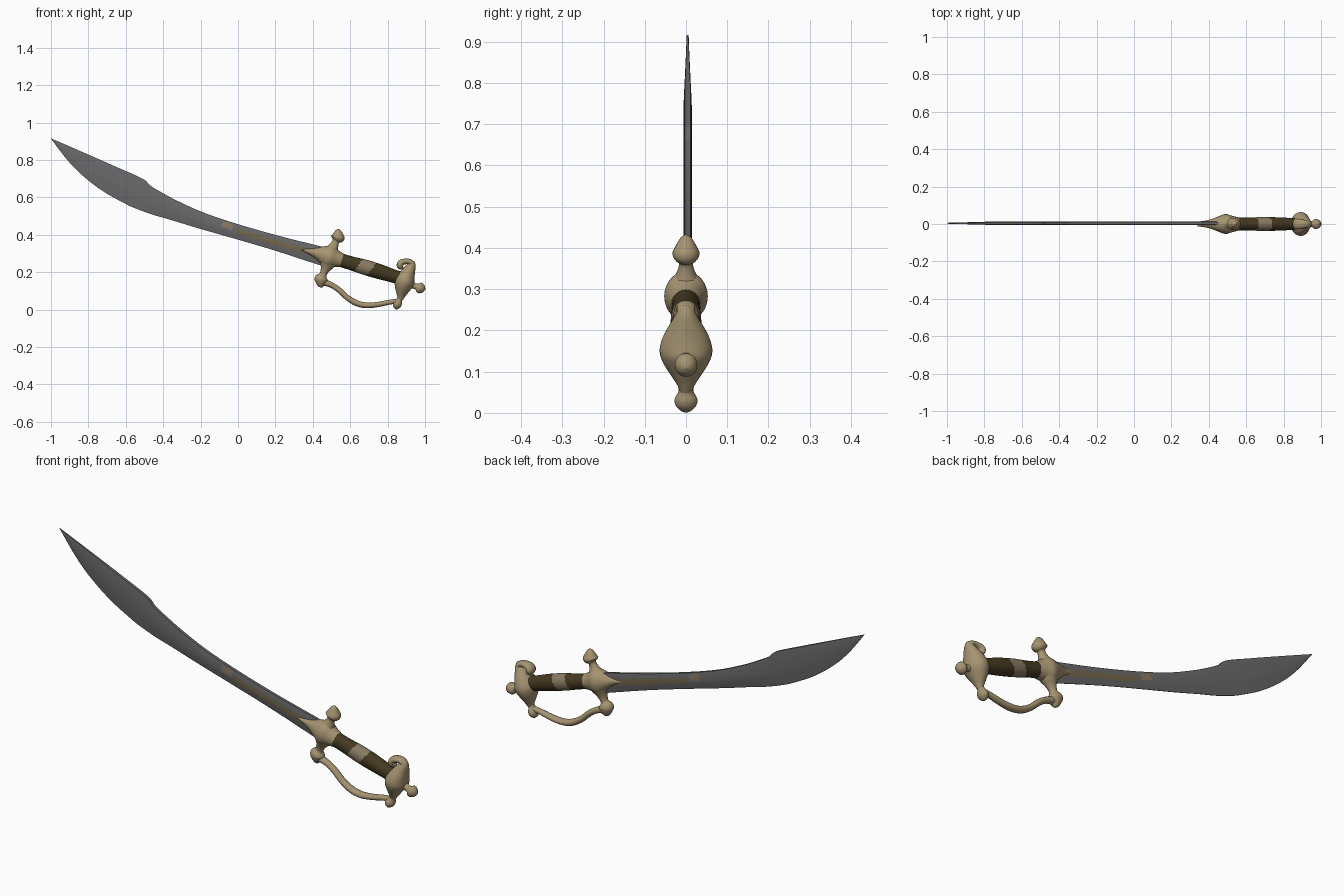
import bpy, bmesh, math


def material(name, rgb):
    m = bpy.data.materials.new(name)
    m.diffuse_color = (*rgb, 1)
    return m


BRASS = material("old brass", (0.38, 0.295, 0.165))
STEEL = material("grey steel", (0.145, 0.145, 0.15))
LEATHER = material("dark leather", (0.058, 0.041, 0.015))
BAND = material("dull band", (0.25, 0.195, 0.125))
INLAY = material("brown inlay", (0.18, 0.14, 0.08))


def smooth_rows(rows, sub):
    """Catmull-Rom through rows of numbers."""
    p = [rows[0]] + list(rows) + [rows[-1]]
    out = []
    for i in range(1, len(p) - 2):
        for k in range(sub):
            t = k / sub
            out.append([0.5 * (2 * b + (c - a) * t + (2 * a - 5 * b + 4 * c - d) * t * t
                               + (3 * b - a - 3 * c + d) * t ** 3)
                        for a, b, c, d in zip(*p[i - 1:i + 3])])
    return out + [list(rows[-1])]


def loft(name, rings, mats, rule=None, angle=40):
    """Skin closed rings of points, cap the ends, colour faces by a rule."""
    bm = bmesh.new()
    vs = [[bm.verts.new(c) for c in r] for r in rings]
    n = len(vs[0])
    for i in range(len(vs) - 1):
        for j in range(n):
            k = (j + 1) % n
            f = bm.faces.new((vs[i][j], vs[i][k], vs[i + 1][k], vs[i + 1][j]))
            if rule:
                f.material_index = rule(f.calc_center_median(), j)
    bm.faces.new(vs[0])
    bm.faces.new(vs[-1])
    bmesh.ops.recalc_face_normals(bm, faces=bm.faces)
    me = bpy.data.meshes.new(name)
    bm.to_mesh(me)
    bm.free()
    for m in mats:
        me.materials.append(m)
    me.shade_smooth()
    me.set_sharp_from_angle(angle=math.radians(angle))
    ob = bpy.data.objects.new(name, me)
    bpy.context.collection.objects.link(ob)
    return ob


def tube(name, rows, mats=(BRASS,), sub=5, sides=24, rule=None):
    """Rows are x, z, in-plane radius, y radius."""
    rows = smooth_rows(rows, sub)
    rings = []
    for i, (x, z, a, b) in enumerate(rows):
        p, q = rows[max(i - 1, 0)], rows[min(i + 1, len(rows) - 1)]
        tx, tz = q[0] - p[0], q[1] - p[1]
        l = math.hypot(tx, tz) or 1
        a, b = max(a, 0.001), max(b, 0.001)
        rings.append([(x - tz / l * a * math.cos(w), b * math.sin(w), z + tx / l * a * math.cos(w))
                      for w in (2 * math.pi * j / sides for j in range(sides))])
    return loft(name, rings, mats, rule, 60)


# Hilt frame: s runs along the grip, t runs across it, origin in the guard
GX, GZ = 0.49, 0.283
DX, DZ = 0.957, -0.29


def hilt(rows):
    return [(GX + DX * s - DZ * t, GZ + DZ * s + DX * t, a, b) for s, t, a, b in rows]


# Blade: back edge x, z and cutting edge x, z at each station
stations = [(.50, .325, .46, .23), (.225, .393, .20, .315), (0, .457, -.03, .383),
            (-.176, .516, -.215, .436), (-.31, .575, -.37, .483), (-.40, .622, -.46, .509),
            (-.468, .663, -.545, .54), (-.51, .70, -.60, .565), (-.65, .763, -.72, .632),
            (-.80, .829, -.83, .716), (-.91, .877, -.915, .803), (-1, .916, -.998, .912)]
section = [(0, .007), (.12, .009), (.3, .010), (.5, .010), (.65, .009), (1, .0012)]
loop = [(f, -h) for f, h in section] + [(f, h) for f, h in reversed(section)]
blade_rings = []
for x0, z0, x1, z1 in smooth_rows(stations, 10):
    taper = min(1, 0.25 + (x0 + 1) * 2.5)
    blade_rings.append([(x0 + (x1 - x0) * f, 0.004 + h * taper, z0 + (z1 - z0) * f)
                        for f, h in loop])


def blade_rule(c, j):
    j = min(j, 10 - j)              # same strip on both faces
    if -0.02 < c.x and j in (2, 3):
        return 1                    # long inlay
    if -0.09 < c.x < -0.035 and j in (1, 2):
        return 2                    # small maker's plate
    return 0


loft("blade", blade_rings, (STEEL, INLAY, BAND), blade_rule, 35)

# Guard: cross arms with mushroom knobs, and pointed langets along the blade
tube("guard_arms", hilt([
    (0, .156, .002, .002), (.003, .148, .014, .014), (.008, .128, .028, .026),
    (.011, .112, .037, .033), (.010, .099, .031, .028), (.008, .088, .019, .017),
    (.005, .06, .025, .023), (.0, .03, .042, .04), (0, 0, .06, .052),
    (0, -.035, .045, .041), (-.003, -.07, .026, .024), (-.006, -.10, .019, .018),
    (-.008, -.115, .031, .028), (-.008, -.130, .036, .032), (-.004, -.15, .026, .025),
    (0, -.168, .012, .012), (0, -.172, .002, .002)]))
tube("guard_langets", hilt([
    (-.155, -.008, .003, .012), (-.12, -.005, .013, .017), (-.08, -.002, .026, .026),
    (-.04, 0, .046, .041), (0, 0, .062, .053), (.035, 0, .047, .044), (.068, 0, .037, .036)]))


# Grip: dark leather with a lighter band in the middle
def grip_rule(c, j):
    s = (c.x - GX) * DX + (c.z - GZ) * DZ
    t = -(c.x - GX) * DZ + (c.z - GZ) * DX
    return 1 if abs(s - 0.197 - 0.35 * t) < 0.037 else 0


tube("grip", hilt([(.05, 0, .036, .034), (.12, 0, .037, .034), (.20, .001, .041, .037),
                   (.28, .001, .040, .036), (.35, 0, .036, .033), (.41, 0, .035, .032)]),
     (LEATHER, BAND), 12, 32, grip_rule)

# Pommel: leaf-shaped dish, curled hook on top and a finial behind
tube("pommel", hilt([
    (.436, .108, .006, .008), (.434, .09, .020, .022), (.430, .06, .031, .038),
    (.425, .025, .043, .056), (.422, -.01, .053, .064), (.422, -.04, .046, .056),
    (.424, -.07, .032, .038), (.426, -.095, .020, .022), (.426, -.112, .014, .015)]))
tube("pommel_hook", [
    (.928, .215, .018, .024), (.930, .240, .017, .022), (.920, .254, .016, .022),
    (.898, .258, .015, .024), (.875, .252, .017, .028), (.866, .238, .018, .030),
    (.873, .226, .014, .024), (.885, .222, .003, .004)])
tube("pommel_finial", [
    (.91, .140, .024, .024), (.943, .127, .016, .016), (.957, .122, .018, .018),
    (.966, .118, .027, .026), (.976, .115, .029, .027), (.990, .110, .021, .02),
    (.998, .107, .009, .009), (1.0, .106, .001, .001)])

# Knuckle bow from the lower guard knob to the pommel
tube("knuckle_bow", [
    (.445, .150, .020, .020), (.497, .133, .015, .017), (.54, .105, .015, .017),
    (.585, .064, .015, .018), (.636, .034, .016, .019), (.69, .023, .015, .020),
    (.75, .028, .014, .018), (.81, .040, .013, .016), (.855, .046, .013, .015)])
tube("bow_end_knob", [
    (.872, .075, .014, .014), (.862, .052, .016, .018), (.855, .035, .022, .027),
    (.848, .020, .021, .026), (.843, .007, .012, .014), (.841, .003, .002, .002)])
